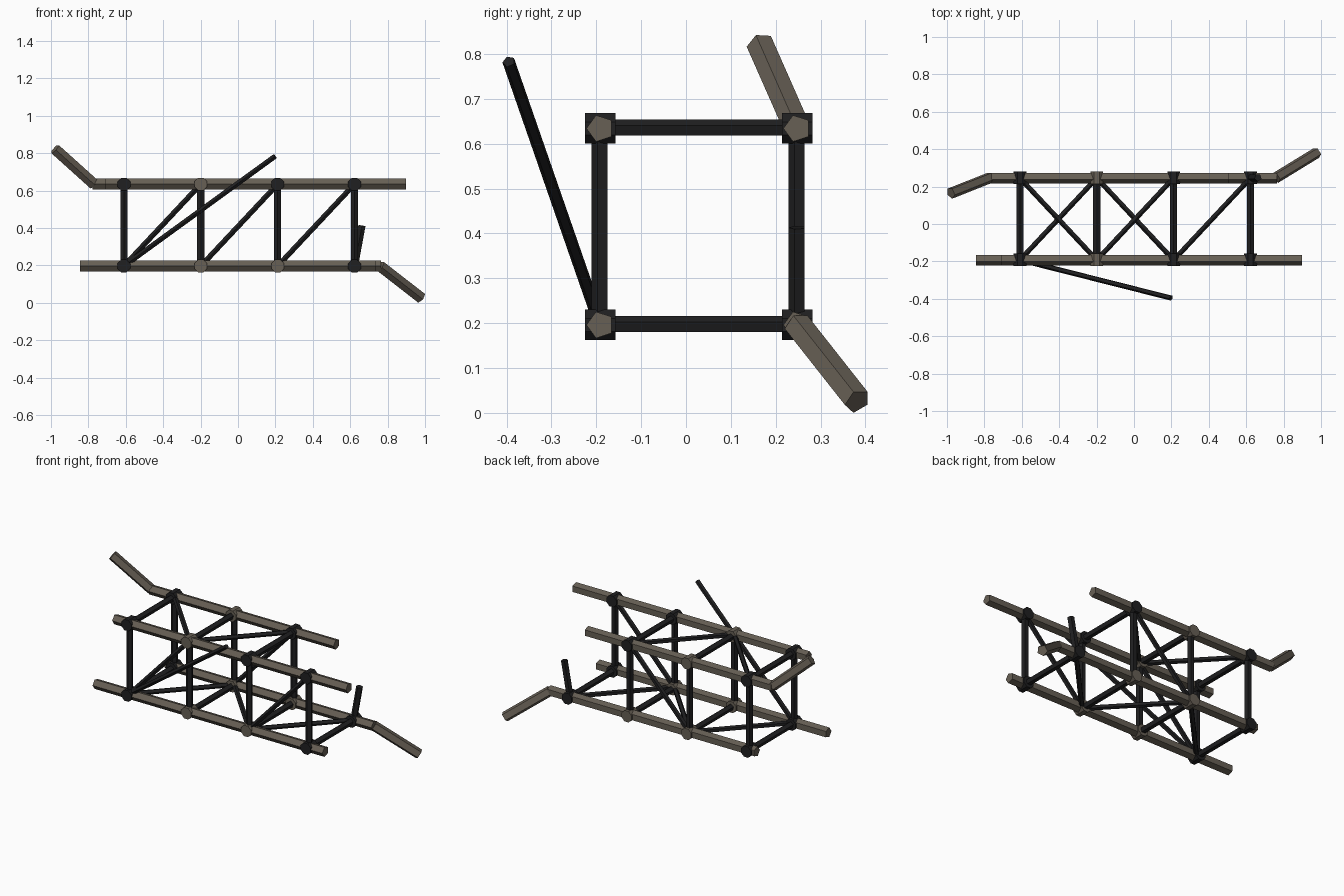
import bpy, bmesh, math
from mathutils import Vector

if "Cube" in bpy.data.objects:
    bpy.data.objects.remove(bpy.data.objects["Cube"])


def material(name, rgb):
    m = bpy.data.materials.new(name)
    m.diffuse_color = (*rgb, 1)
    m.use_nodes = True
    m.node_tree.nodes["Principled BSDF"].inputs["Base Color"].default_value = m.diffuse_color
    return m


WEATHERED = material("weathered brown steel", (0.135, 0.115, 0.09))
DARK = material("charred black steel", (0.014, 0.014, 0.015))


def rod(name, a, b, r, mat, sides=5, ref=(0, -1, 0), turn=0.0):
    """Flat-sided prism from a to b; the first corner points towards ref."""
    a, b = Vector(a), Vector(b)
    d = (b - a).normalized()
    ref = Vector(ref)
    if abs(d.dot(ref)) > 0.95:
        ref = Vector((0, 0, 1))
    u = (ref - d * ref.dot(d)).normalized()
    v = d.cross(u)
    bm = bmesh.new()
    rings = []
    for p in (a, b):
        ring = []
        for i in range(sides):
            t = turn + math.tau * i / sides
            ring.append(bm.verts.new(p + (u * math.cos(t) + v * math.sin(t)) * r))
        rings.append(ring)
    for i in range(sides):
        j = (i + 1) % sides
        bm.faces.new((rings[0][i], rings[0][j], rings[1][j], rings[1][i]))
    bm.faces.new(rings[0][::-1])
    bm.faces.new(rings[1])
    bmesh.ops.recalc_face_normals(bm, faces=bm.faces)
    me = bpy.data.meshes.new(name)
    bm.to_mesh(me)
    bm.free()
    me.materials.append(mat)
    ob = bpy.data.objects.new(name, me)
    bpy.context.collection.objects.link(ob)
    return ob


X = (-0.61, -0.199, 0.212, 0.623)      # bay stations
Y = {"front": -0.191, "back": 0.248}
Z = {"bottom": 0.196, "top": 0.634}
R_CHORD, R_POST, R_BRACE = 0.031, 0.02, 0.015


def node(i, side, level):
    return (X[i], Y[side], Z[level])


# Long chords, each broken off at a different length
chords = {("front", "bottom"): (-0.845, 0.735), ("front", "top"): (-0.71, 0.897),
          ("back", "bottom"): (-0.66, 0.765), ("back", "top"): (-0.777, 0.505)}
for (s, l), (x0, x1) in chords.items():
    rod(f"{s}_{l}_chord", (x0, Y[s], Z[l]), (x1, Y[s], Z[l]), R_CHORD, WEATHERED)

# Bent chord ends
rod("bent_upper_end", (-0.77, Y["back"], Z["top"]), (-0.979, 0.165, 0.822), R_CHORD, WEATHERED)
rod("bent_lower_end", (0.76, Y["back"], Z["bottom"]), (0.979, 0.382, 0.026), R_CHORD, WEATHERED)

# Octagonal joint blocks; the back top corner at the right end is missing
for i in range(4):
    for s in Y:
        for l in Z:
            if (i, s, l) == (3, "back", "top"):
                continue
            x, y, z = node(i, s, l)
            brown = i == 1 or (i == 2 and l == "bottom")
            rod(f"{s}_{l}_joint_{i + 1}", (x, y - 0.034, z), (x, y + 0.034, z),
                0.034 / math.cos(math.pi / 8), WEATHERED if brown else DARK, 8,
                turn=math.pi / 8)

# Posts and cross bars
for i in range(4):
    for s in Y:
        if (i, s) != (3, "back"):
            rod(f"{s}_post_{i + 1}", node(i, s, "bottom"), node(i, s, "top"), R_POST, DARK)
    for l in Z:
        if (i, l) != (3, "top"):
            rod(f"{l}_cross_bar_{i + 1}", node(i, "front", l), node(i, "back", l), R_POST, DARK)

# Diagonal braces, alternating from bay to bay
for i in range(3):
    near, far = ("front", "back") if i % 2 == 0 else ("back", "front")
    rod(f"side_brace_{i + 1}", node(i, near, "bottom"), node(i + 1, near, "top"), R_BRACE, DARK)
    rod(f"bottom_brace_{i + 1}", node(i, near, "bottom"), node(i + 1, far, "bottom"), R_BRACE, DARK)
    if i < 2:
        rod(f"top_brace_{i + 1}", node(i, far, "top"), node(i + 1, near, "top"), R_BRACE, DARK)

# Broken pieces: loose brace sticking out and snapped post
rod("loose_brace", node(0, "front", "bottom"), (0.198, -0.395, 0.783), 0.0145, DARK)
rod("snapped_post", node(3, "back", "bottom"), (0.663, 0.248, 0.413), R_POST, DARK)
